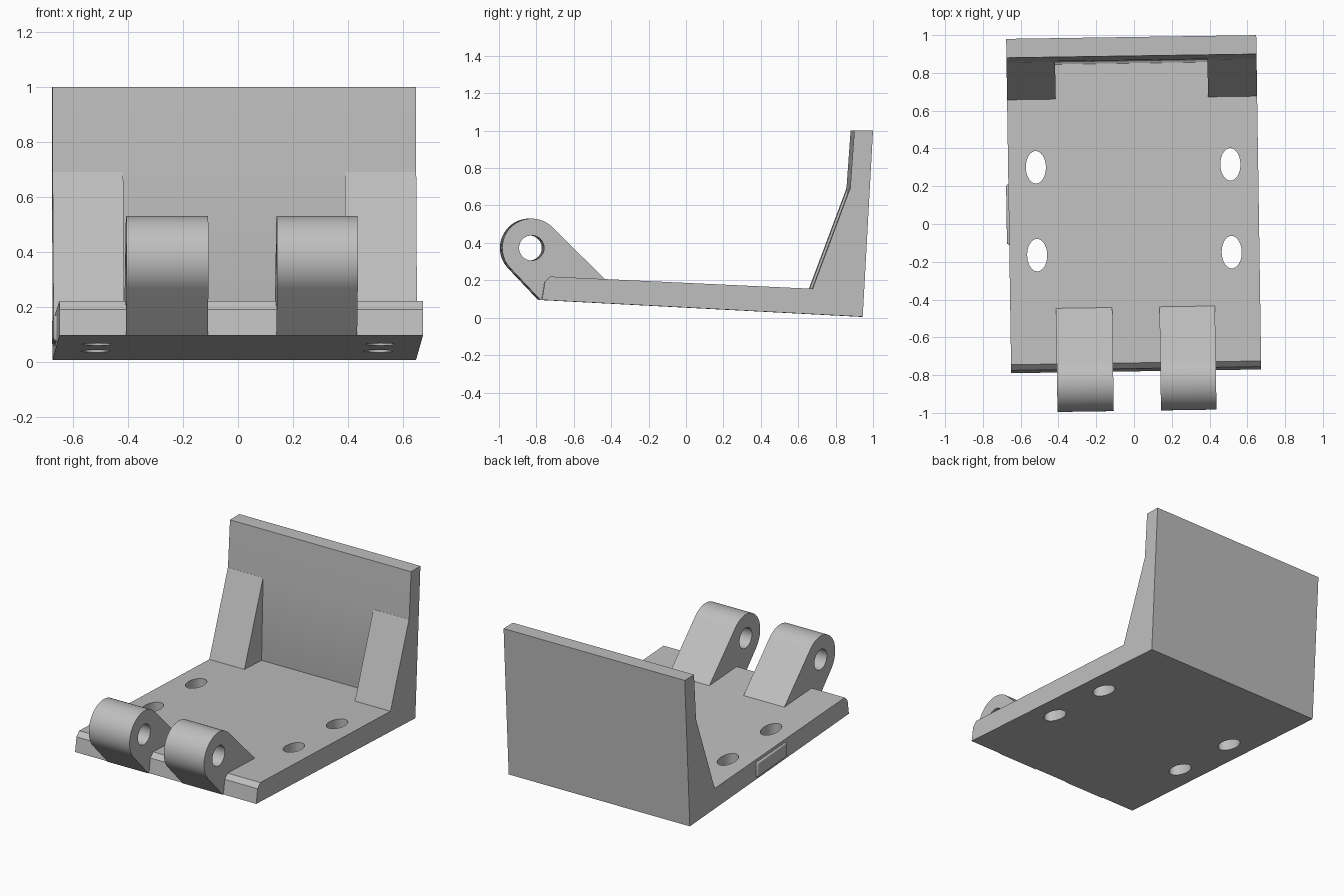
import bpy
import bmesh
import math
from mathutils import Matrix

cube = bpy.data.objects.get("Cube")
if cube:
    bpy.data.objects.remove(cube, do_unlink=True)

grey = bpy.data.materials.new("plain_grey")
grey.use_nodes = True
colour = (0.52, 0.52, 0.52, 1)
grey.diffuse_color = colour
grey.node_tree.nodes["Principled BSDF"].inputs["Base Color"].default_value = colour

# The whole bracket sits slightly turned about the vertical
TURN = Matrix.Rotation(math.radians(0.86), 4, 'Z')
HALF = 0.662


def prism(name, profile, x0, x1):
    """Extrude a (y, z) profile along x."""
    bm = bmesh.new()
    face = bm.faces.new([bm.verts.new((x0, y, z)) for y, z in profile])
    out = bmesh.ops.extrude_face_region(bm, geom=[face])
    moved = [v for v in out["geom"] if isinstance(v, bmesh.types.BMVert)]
    bmesh.ops.translate(bm, verts=moved, vec=(x1 - x0, 0, 0))
    bmesh.ops.recalc_face_normals(bm, faces=bm.faces)
    mesh = bpy.data.meshes.new(name)
    bm.to_mesh(mesh)
    bm.free()
    mesh.materials.append(grey)
    obj = bpy.data.objects.new(name, mesh)
    bpy.context.collection.objects.link(obj)
    return obj


def activate(obj):
    bpy.ops.object.select_all(action='DESELECT')
    obj.select_set(True)
    bpy.context.view_layer.objects.active = obj


def drill(obj, centre, scale, rotation):
    """Cut an elliptical hole through a part."""
    bpy.ops.mesh.primitive_cylinder_add(vertices=48, radius=1, depth=1,
                                        location=centre, rotation=rotation)
    cutter = bpy.context.object
    cutter.scale = scale
    cutter.hide_render = True
    cutter.data.materials.append(grey)
    mod = obj.modifiers.new("hole", 'BOOLEAN')
    mod.operation = 'DIFFERENCE'
    mod.solver = 'EXACT'
    mod.object = cutter
    activate(obj)
    bpy.ops.object.modifier_apply(modifier=mod.name)
    bpy.data.objects.remove(cutter, do_unlink=True)


# Sloping base plate with four slotted holes
plate = prism("base_plate", [(-0.78, 0.095), (-0.765, 0.19), (-0.735, 0.22),
                             (0.66, 0.155), (0.925, 0.14), (0.935, 0.005)], -HALF, HALF)
for x in (-0.515, 0.515):
    for y in (-0.157, 0.308):
        drill(plate, (x, y, 0.1), (0.053, 0.086, 1), (0, 0, 0))

# Leaning back wall
wall = prism("back_wall", [(0.935, 0.005), (0.99, 1.0), (0.89, 1.0),
                           (0.868, 0.69), (0.85, 0.1), (0.87, 0.015)], -HALF, HALF)

# Corner gussets bracing the wall
gusset_profile = [(0.93, 0.06), (0.94, 0.69), (0.867, 0.69), (0.667, 0.155), (0.68, 0.1)]
gussets = [prism("right_gusset", gusset_profile, -HALF, -0.405),
           prism("left_gusset", gusset_profile, 0.402, HALF)]

# Hinge knuckles: a rounded end with tangent flanks, drilled across
cy, cz, radius = -0.832, 0.373, 0.157
arc = [math.radians(45.2 + i * 178.2 / 32) for i in range(33)]
knuckle_profile = [(cy + radius * math.cos(a), cz + radius * math.sin(a)) for a in arc]
knuckle_profile += [(-0.785, 0.095), (-0.6, 0.12), (-0.44, 0.14), (-0.44, 0.206)]
knuckles = []
for name, x0, x1 in (("right_knuckle", -0.42, -0.122), ("left_knuckle", 0.128, 0.422)):
    knuckle = prism(name, knuckle_profile, x0, x1)
    drill(knuckle, ((x0 + x1) / 2, cy, cz), (0.067, 0.067, 1), (0, math.pi / 2, 0))
    knuckles.append(knuckle)

# Low rounded pad on the side edge of the plate
pad = prism("side_pad", [(-0.1, 0.075), (-0.1, 0.17), (0.22, 0.155), (0.22, 0.055)],
            -HALF - 0.012, -HALF + 0.02)
bevel = pad.modifiers.new("rounding", 'BEVEL')
bevel.width = 0.011
bevel.segments = 3

# Turn everything and smooth the round surfaces
for part in [plate, wall, pad] + gussets + knuckles:
    part.data.transform(TURN)
    activate(part)
    bpy.ops.object.shade_smooth_by_angle(angle=math.radians(30))
